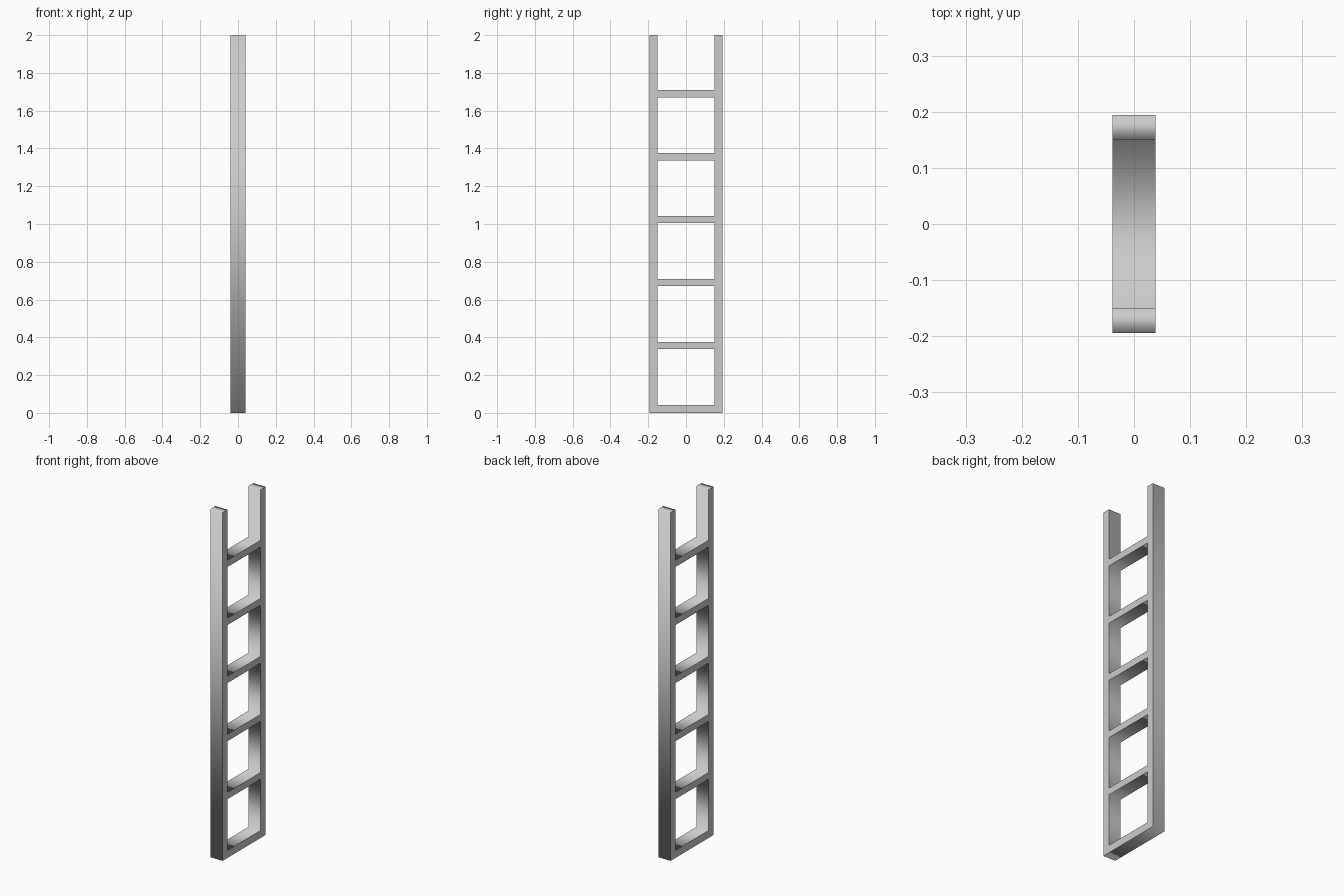
import bpy
from math import radians

if "Cube" in bpy.data.objects:
    bpy.data.objects.remove(bpy.data.objects["Cube"])

HALF_W, INNER, HALF_D = 0.194, 0.151, 0.0385   # outer / inner half width, half depth
HEIGHT, PITCH, RUNG, LIFT = 2.0, 1 / 3, 0.039, 0.004
RUNGS = 6

curve = bpy.data.curves.new("ladder_frame", 'CURVE')
curve.dimensions = '2D'
curve.fill_mode = 'BOTH'
curve.extrude = HALF_D


def outline(points):
    s = curve.splines.new('POLY')
    s.points.add(len(points) - 1)
    for p, (x, y) in zip(s.points, points):
        p.co = (x, y, 0, 1)
    s.use_cyclic_u = True


def rung_top(i):
    return i * PITCH + LIFT + RUNG


# Two rails, open above the top rung
top = rung_top(RUNGS - 1)
outline([(-HALF_W, 0), (HALF_W, 0), (HALF_W, HEIGHT), (INNER, HEIGHT),
         (INNER, top), (-INNER, top), (-INNER, HEIGHT), (-HALF_W, HEIGHT)])

# Openings between the rungs
for i in range(RUNGS - 1):
    lo, hi = rung_top(i), (i + 1) * PITCH + LIFT
    outline([(-INNER, lo), (-INNER, hi), (INNER, hi), (INNER, lo)])

# Stand the profile upright in the YZ plane
ladder = bpy.data.objects.new("ladder_frame", curve)
bpy.context.collection.objects.link(ladder)
ladder.rotation_euler = (radians(90), 0, radians(90))
bpy.context.view_layer.objects.active = ladder
ladder.select_set(True)
bpy.ops.object.convert(target='MESH')
